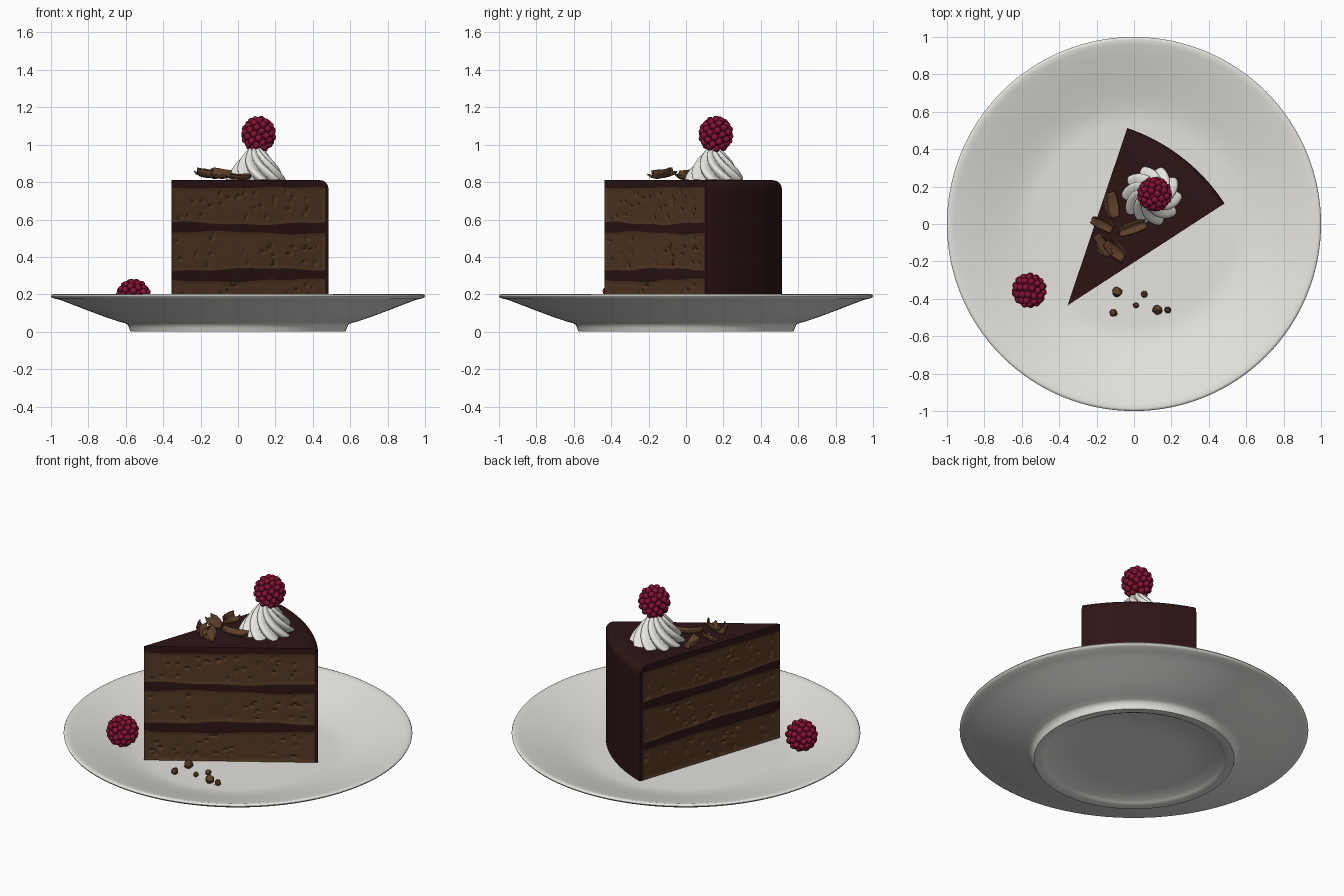
import bpy, bmesh, math, random
from mathutils import Vector, Euler

random.seed(4)
old = bpy.data.objects.get("Cube")
if old:
    bpy.data.objects.remove(old)


def material(name, rgb, rough=0.6):
    m = bpy.data.materials.new(name)
    m.use_nodes = True
    m.diffuse_color = (*rgb, 1)
    node = m.node_tree.nodes["Principled BSDF"]
    node.inputs["Base Color"].default_value = (*rgb, 1)
    node.inputs["Roughness"].default_value = rough
    return m


PORCELAIN = material("porcelain", (0.78, 0.77, 0.73), 0.3)
CREAM = material("whipped cream", (0.86, 0.85, 0.81))
SPONGE = material("chocolate sponge", (0.09, 0.04, 0.017), 0.9)
FROSTING = material("dark frosting", (0.026, 0.007, 0.007))
BERRY = material("raspberry red", (0.23, 0.006, 0.035), 0.4)
SHAVING = material("chocolate shaving", (0.11, 0.05, 0.022))


def finish(bm, name, mats, angle=40):
    bmesh.ops.recalc_face_normals(bm, faces=bm.faces)
    mesh = bpy.data.meshes.new(name)
    bm.to_mesh(mesh)
    bm.free()
    for m in mats:
        mesh.materials.append(m)
    ob = bpy.data.objects.new(name, mesh)
    bpy.context.collection.objects.link(ob)
    bpy.ops.object.select_all(action='DESELECT')
    ob.select_set(True)
    bpy.context.view_layer.objects.active = ob
    bpy.ops.object.shade_smooth_by_angle(angle=math.radians(angle))
    return ob


def skin(bm, rings):
    """Bridge closed rings of points and cap both ends."""
    rings = [[bm.verts.new(p) for p in ring] for ring in rings]
    n = len(rings[0])
    walls = {}
    for r in range(len(rings) - 1):
        for c in range(n):
            d = (c + 1) % n
            walls[r, c] = bm.faces.new((rings[r][c], rings[r][d], rings[r + 1][d], rings[r + 1][c]))
    caps = bm.faces.new(rings[0][::-1]), bm.faces.new(rings[-1])
    return walls, caps


# Plate: one lathed profile from the recessed base, round the rim, to the floor
FLOOR = 0.085
profile = [(0.3, 0.018), (0.5, 0.018), (0.515, 0.008), (0.535, 0), (0.575, 0), (0.582, 0.02),
           (0.59, 0.038), (0.605, 0.046), (0.64, 0.055), (0.73, 0.086), (0.82, 0.12),
           (0.9, 0.151), (0.95, 0.17), (0.985, 0.178), (0.997, 0.185), (1, 0.192),
           (0.996, 0.199), (0.985, 0.201), (0.96, 0.195), (0.9, 0.178), (0.8, 0.146),
           (0.7, 0.115), (0.63, 0.096), (0.58, 0.087), (0.54, FLOOR), (0.3, FLOOR)]
bm = bmesh.new()
SEG = 128
skin(bm, [[(r * math.cos(math.tau * i / SEG), r * math.sin(math.tau * i / SEG), z)
           for i in range(SEG)] for r, z in profile])
finish(bm, "plate", [PORCELAIN], 50)

# Cake slice: wedge whose cut sides carry wavy layers and small crumb holes
TIP = Vector((-0.355, -0.435, 0))
A1, A2 = math.radians(33), math.radians(71.4)
TOP, ROUND, COLS, ARC = 0.81, 0.05, 140, 24
LEVELS = [0.09, 0.275, 0.333, 0.53, 0.58, 0.77, TOP]
ROWS = [18, 5, 19, 5, 18, 10]

path = [(0, A1, 0)]
path += [(i / COLS, A1, 1) for i in range(1, COLS + 1)]
path += [(1, A1 + (A2 - A1) * i / ARC, 0) for i in range(1, ARC)]
path += [(i / COLS, A2, 2) for i in range(COLS, 0, -1)]

holes = {1: [], 2: []}
for side in holes:
    for layer in (0, 2, 4):
        low, high = LEVELS[layer], LEVELS[layer + 1]
        for _ in range(26):
            holes[side].append((random.uniform(0.03, 0.96), random.uniform(low + 0.02, high - 0.02),
                                random.uniform(0.011, 0.02), random.uniform(0.007, 0.012)))


def boundary(k, u, side):
    if k in (0, len(LEVELS) - 1):
        return LEVELS[k]
    amp = 0.003 if k == 5 else 0.007
    return LEVELS[k] + amp * math.sin(6 * u + 1.7 * k + side) + 0.4 * amp * math.sin(19 * u + 3 * k)


def cake_point(u, a, side, layer, t):
    z = boundary(layer, u, side) * (1 - t) + boundary(layer + 1, u, side) * t
    h = min(max(0, z - TOP + ROUND), ROUND)
    inset = ROUND - math.sqrt(ROUND ** 2 - h ** 2)
    depth = 0
    if side and layer % 2 == 0 and 0 < t < 1 and 0.01 < u < 0.975:
        depth = 0.003 + random.uniform(0, 0.0012)
        for hu, hz, ru, rz in holes[side]:
            d = ((u - hu) / ru) ** 2 + ((z - hz) / rz) ** 2
            if d < 1:
                depth += 0.011 * (1 - d)
    sign = 1 if side == 1 else -1
    out = Vector((math.cos(a), math.sin(a), 0))
    inward = Vector((-math.sin(a), math.cos(a), 0)) * sign
    return TIP + out * u * (1 - inset) + inward * depth + Vector((0, 0, z))


steps = [(k, j / n) for k, n in enumerate(ROWS) for j in range(n)] + [(len(ROWS) - 1, 1)]
bm = bmesh.new()
walls, caps = skin(bm, [[cake_point(*p, k, t) for p in path] for k, t in steps])
for (r, c), face in walls.items():
    p, q = path[c], path[(c + 1) % len(path)]
    coat = p[0] > 0.983 or q[0] > 0.983
    face.material_index = 1 if coat or steps[r][0] % 2 else 0
caps[1].material_index = 1
finish(bm, "cake_slice", [SPONGE, FROSTING], 45)

# Cream rosette: twisted star section that narrows upwards
bm = bmesh.new()
LOBES, AROUND, UP = 10, 160, 24
rings = []
for j in range(UP + 1):
    t = j / UP
    radius = 0.035 + 0.122 * (1 - t ** 1.25) if j else 0.145
    ring = []
    for i in range(AROUND):
        a = math.tau * i / AROUND
        ridge = abs(math.cos((a + 1.35 * t) * LOBES / 2))
        r = radius * (0.74 + 0.3 * ridge ** 0.8)
        ring.append((0.095 + r * math.cos(a), 0.15 + r * math.sin(a), TOP - 0.003 + 0.175 * t))
    rings.append(ring)
skin(bm, rings)
finish(bm, "cream_swirl", [CREAM], 60)


# Raspberries: beads spread evenly over an egg-shaped core
def raspberry(name, centre, height, tilt):
    bm = bmesh.new()
    turn = Euler(tilt).to_matrix()
    beads = 58
    places = [(Vector((0, 0, 0)), 0.076)]
    for i in range(beads):
        z = 1 - 2 * (i + 0.5) / beads
        a = i * math.pi * (3 - math.sqrt(5))
        r = math.sqrt(1 - z * z) * 0.076
        places.append((Vector((r * math.cos(a), r * math.sin(a), z * height)), 0.0195))
    for spot, size in places:
        made = bmesh.ops.create_icosphere(bm, subdivisions=2, radius=size)
        bmesh.ops.translate(bm, verts=made["verts"], vec=turn @ spot + Vector(centre))
    finish(bm, name, [BERRY], 60)


raspberry("top_raspberry", (0.11, 0.16, 1.055), 0.082, (0, 0, 0))
raspberry("plate_raspberry", (-0.56, -0.355, 0.19), 0.078, (1.2, 0.3, 0.5))


# Chocolate shavings: bent, ragged little strips
def shaving(name, centre, length, width, spin, tilt):
    bm = bmesh.new()
    nx, ny = 7, 6
    grid = []
    for i in range(nx + 1):
        u = i / nx - 0.5
        taper = (1 - 1.6 * u * u) * random.uniform(0.9, 1.05)
        grid.append([bm.verts.new((u * length + random.uniform(-0.004, 0.004),
                                   (j / ny - 0.5) * width * taper,
                                   0.09 * width * (4 * (2 * j / ny - 1) ** 2 - 2) + 0.35 * u * u * length))
                     for j in range(ny + 1)])
    for i in range(nx):
        for j in range(ny):
            bm.faces.new((grid[i][j], grid[i + 1][j], grid[i + 1][j + 1], grid[i][j + 1]))
    ob = finish(bm, name, [SHAVING], 45)
    ob.location = centre
    ob.rotation_euler = (tilt, 0.12, spin)
    solid = ob.modifiers.new("thickness", 'SOLIDIFY')
    solid.thickness = 0.007
    solid.offset = 0


for n, spec in enumerate([((-0.125, 0.1, 0.836), 0.14, 0.08, 1.75, 0.4),
                          ((-0.165, 0.005, 0.84), 0.125, 0.07, -0.45, 0.5),
                          ((-0.01, -0.02, 0.828), 0.15, 0.065, 0.35, 0.15),
                          ((-0.175, -0.12, 0.84), 0.13, 0.07, -1.0, -0.5),
                          ((-0.095, -0.135, 0.838), 0.13, 0.08, -0.75, 0.45)]):
    shaving(f"chocolate_shaving_{n + 1}", *spec)

# Crumbs scattered on the plate
for n, (x, y, r) in enumerate([(-0.09, -0.365, 0.028), (0.055, -0.375, 0.018), (0.01, -0.435, 0.016),
                               (-0.11, -0.475, 0.021), (0.125, -0.46, 0.026), (0.18, -0.46, 0.019)]):
    bm = bmesh.new()
    bmesh.ops.create_icosphere(bm, subdivisions=2, radius=r)
    for v in bm.verts:
        v.co *= random.uniform(0.85, 1.08)
        v.co += Vector((x, y, FLOOR + 0.8 * r))
    finish(bm, f"crumb_{n + 1}", [SHAVING], 30)
